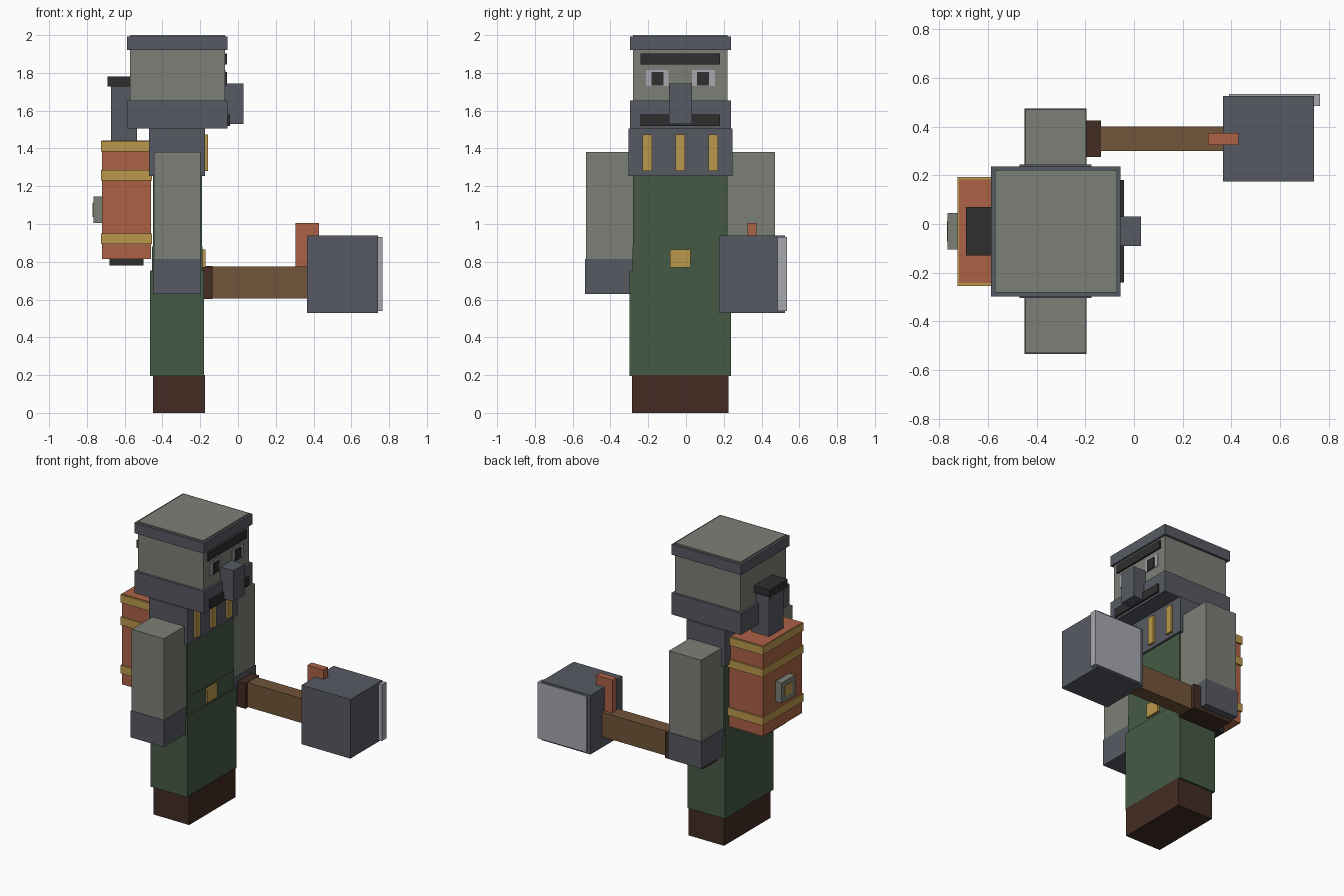
import bpy
import bmesh

if "Cube" in bpy.data.objects:
    bpy.data.objects.remove(bpy.data.objects["Cube"])


def linear(c):
    c /= 255
    return c / 12.92 if c <= 0.04045 else ((c + 0.055) / 1.055) ** 2.4


def material(name, r, g, b):
    m = bpy.data.materials.new(name)
    m.diffuse_color = (linear(r), linear(g), linear(b), 1)
    m.use_nodes = True
    m.node_tree.nodes["Principled BSDF"].inputs["Base Color"].default_value = m.diffuse_color
    return m


grey = material("stone_grey", 124, 128, 119)
slate = material("slate", 87, 90, 99)
green = material("coat_green", 69, 90, 69)
gold = material("gold", 187, 152, 76)
orange = material("copper", 172, 98, 70)
wood = material("wood", 114, 85, 58)
brown = material("dark_leather", 67, 44, 36)
black = material("black", 46, 46, 47)
light = material("light_steel", 166, 169, 176)


def box(name, mat, x, y, z):
    """Box from (min, max) pairs on each axis."""
    lo, hi = zip(x, y, z)
    bm = bmesh.new()
    bmesh.ops.create_cube(bm, size=1)
    for v in bm.verts:
        v.co = [(hi[i] if v.co[i] > 0 else lo[i]) for i in range(3)]
    mesh = bpy.data.meshes.new(name)
    bm.to_mesh(mesh)
    bm.free()
    mesh.materials.append(mat)
    ob = bpy.data.objects.new(name, mesh)
    bpy.context.collection.objects.link(ob)
    return ob


MID = -0.03  # y of the figure's centre plane


def sym(half):
    return (MID - half, MID + half)


# Body
box("boots", brown, (-0.45, -0.175), sym(0.255), (0, 0.2))
box("coat_skirt", green, (-0.465, -0.18), sym(0.268), (0.195, 0.755))
box("torso", green, (-0.45, -0.19), sym(0.25), (0.75, 1.3))
box("waist_band", green, (-0.455, -0.187), sym(0.254), (0.75, 0.88))
box("buckle", gold, (-0.2, -0.173), sym(0.055), (0.77, 0.865))
box("collar", slate, (-0.47, -0.175), sym(0.275), (1.255, 1.505))
for i in (-1, 0, 1):
    c = MID + i * 0.175
    box("collar_bar", gold, (-0.19, -0.16), (c - 0.025, c + 0.025), (1.28, 1.475))

# Arms and gloves
for side, s in (("right", -1), ("left", 1)):
    inner, outer = MID + s * 0.245, MID + s * 0.5
    y = (min(inner, outer), max(inner, outer))
    box(side + "_arm", grey, (-0.445, -0.198), y, (0.8, 1.38))
    y = (y[0] - 0.004, y[1] + 0.004)
    box(side + "_glove", slate, (-0.45, -0.195), y, (0.63, 0.815))

# Head
box("head", grey, (-0.572, -0.07), sym(0.25), (1.51, 2.0))
box("hat_brim", slate, (-0.588, -0.055), sym(0.267), (1.92, 1.992))
box("hat_top", grey, (-0.572, -0.07), sym(0.251), (1.99, 2.0))
box("jaw_band", slate, (-0.588, -0.055), sym(0.267), (1.505, 1.655))
box("brow", black, (-0.08, -0.058), sym(0.21), (1.845, 1.902))
box("mouth", black, (-0.07, -0.042), sym(0.21), (1.52, 1.58))
box("nose", slate, (-0.08, 0.028), sym(0.061), (1.53, 1.745))
for s in (-1, 1):
    c, p = MID + s * 0.123, MID + s * 0.12
    box("eye", light, (-0.08, -0.065), (c - 0.06, c + 0.06), (1.73, 1.815))
    box("pupil", black, (-0.08, -0.058), (p - 0.032, p + 0.032), (1.732, 1.805))

# Back tank with bands, pipe and gauge
box("tank", orange, (-0.72, -0.46), sym(0.213), (0.815, 1.443))
for z in (0.895, 1.23, 1.385):
    box("tank_band", gold, (-0.726, -0.454), sym(0.224), (z, z + 0.055))
box("tank_foot", black, (-0.68, -0.5), sym(0.1), (0.78, 0.82))
box("pipe", slate, (-0.672, -0.535), sym(0.077), (1.43, 1.735))
box("pipe_cap", black, (-0.69, -0.515), sym(0.099), (1.727, 1.78))
box("gauge", grey, (-0.766, -0.71), sym(0.075), (1.005, 1.145))
box("gauge_dial", gold, (-0.769, -0.76), sym(0.042), (1.038, 1.112))

# Hammer
box("grip", brown, (-0.43, -0.136), (0.275, 0.425), (0.603, 0.778))
box("handle", wood, (-0.15, 0.4), (0.3, 0.4), (0.606, 0.776))
box("hammer_head", slate, (0.366, 0.74), (0.175, 0.525), (0.53, 0.94))
box("hammer_face", light, (0.39, 0.765), (0.485, 0.534), (0.54, 0.93))
box("hammer_clip", orange, (0.305, 0.43), (0.325, 0.373), (0.7, 1.005))
